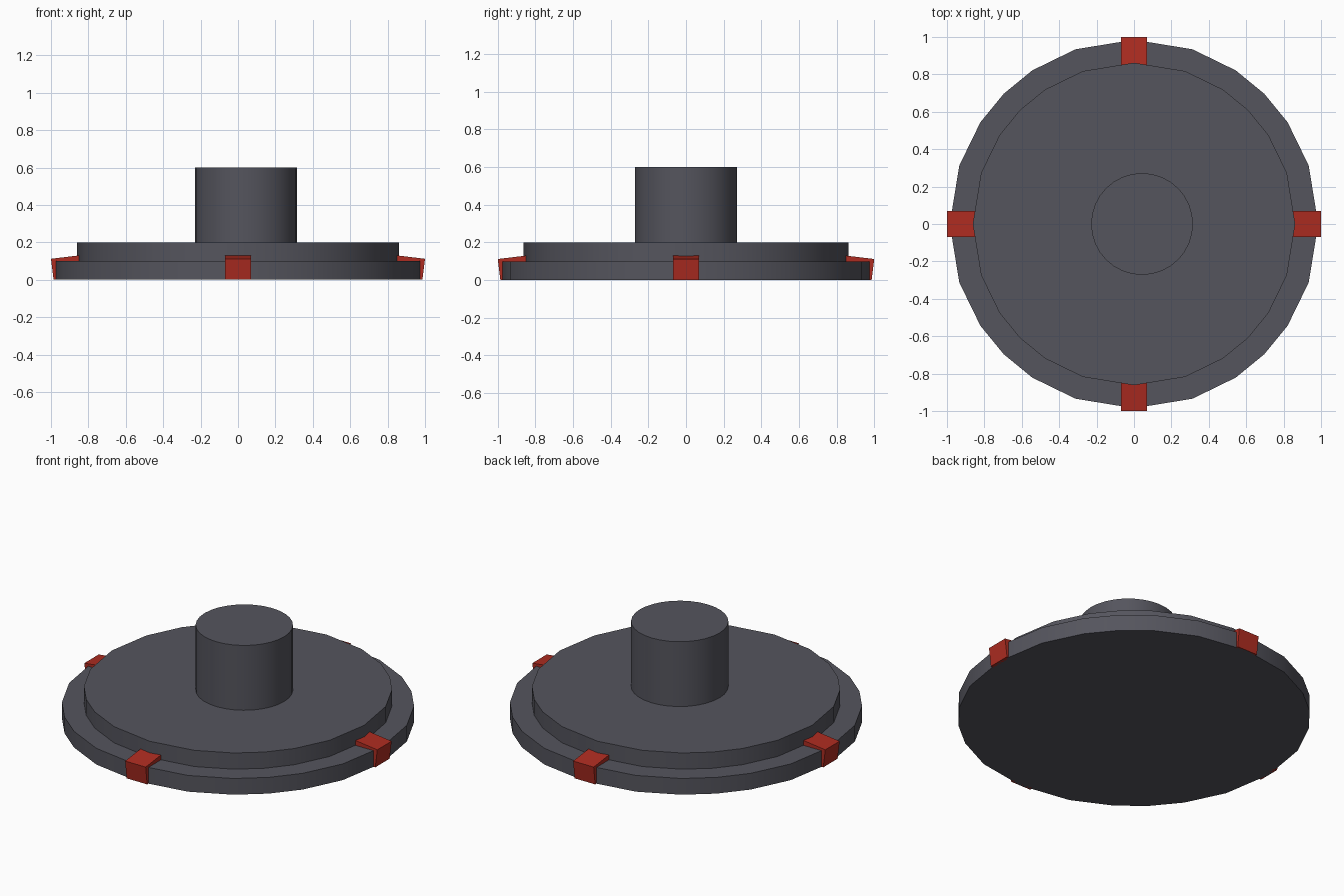
import bpy, bmesh
from math import sin, cos, pi, radians

if "Cube" in bpy.data.objects:
    bpy.data.objects.remove(bpy.data.objects["Cube"])

# uneven angles inside one quarter turn, as in the low-poly disc outline
QUARTER = [0, 18.5, 33.5, 45, 56.5, 71.5]
ANGLES = [radians(a + 90 * q) for q in range(4) for a in QUARTER]


def material(name, rgb):
    m = bpy.data.materials.new(name)
    m.diffuse_color = (*rgb, 1)
    m.use_nodes = True
    m.node_tree.nodes["Principled BSDF"].inputs["Base Color"].default_value = m.diffuse_color
    return m


DARK = material("dark_grey", (0.09, 0.09, 0.11))
RED = material("red", (0.42, 0.025, 0.015))


def finish(bm, name, mat, smooth=True):
    bmesh.ops.recalc_face_normals(bm, faces=bm.faces)
    me = bpy.data.meshes.new(name)
    bm.to_mesh(me)
    bm.free()
    me.materials.append(mat)
    ob = bpy.data.objects.new(name, me)
    bpy.context.collection.objects.link(ob)
    if smooth:
        bpy.ops.object.select_all(action='DESELECT')
        ob.select_set(True)
        bpy.context.view_layer.objects.active = ob
        bpy.ops.object.shade_smooth_by_angle(angle=radians(30))
    return ob


def turned(name, profile, angles, mat, cx=0):
    """Stack rings of (radius, z), capped at both ends."""
    bm = bmesh.new()
    rings = [[bm.verts.new((cx + r * cos(a), r * sin(a), z)) for a in angles]
             for r, z in profile]
    n = len(angles)
    for lo, hi in zip(rings, rings[1:]):
        for i in range(n):
            j = (i + 1) % n
            bm.faces.new((lo[i], lo[j], hi[j], hi[i]))
    bm.faces.new(rings[0])
    bm.faces.new(rings[-1])
    return finish(bm, name, mat)


# stepped disc
turned("stepped_base", [(0.985, 0), (0.985, 0.1), (0.862, 0.1), (0.862, 0.2)],
       ANGLES, DARK)

# slightly off-centre stem
turned("stem", [(0.272, 0.2), (0.272, 0.6)],
       [2 * pi * i / 32 for i in range(32)], DARK, cx=0.043)

# four bent clips over the rim
CLIP = [(0.85, 0.1), (0.85, 0.13), (1.0, 0.112), (0.986, 0), (0.965, 0), (0.965, 0.1)]
for q, side in enumerate(("right", "back", "left", "front")):
    c, s = cos(q * pi / 2), sin(q * pi / 2)
    bm = bmesh.new()
    ends = [[bm.verts.new((r * c - w * s, r * s + w * c, z)) for r, z in CLIP]
            for w in (-0.07, 0.07)]
    for i in range(len(CLIP)):
        j = (i + 1) % len(CLIP)
        bm.faces.new((ends[0][i], ends[0][j], ends[1][j], ends[1][i]))
    for e in ends:
        bm.faces.new(e)
    finish(bm, side + "_clip", RED, smooth=False)
